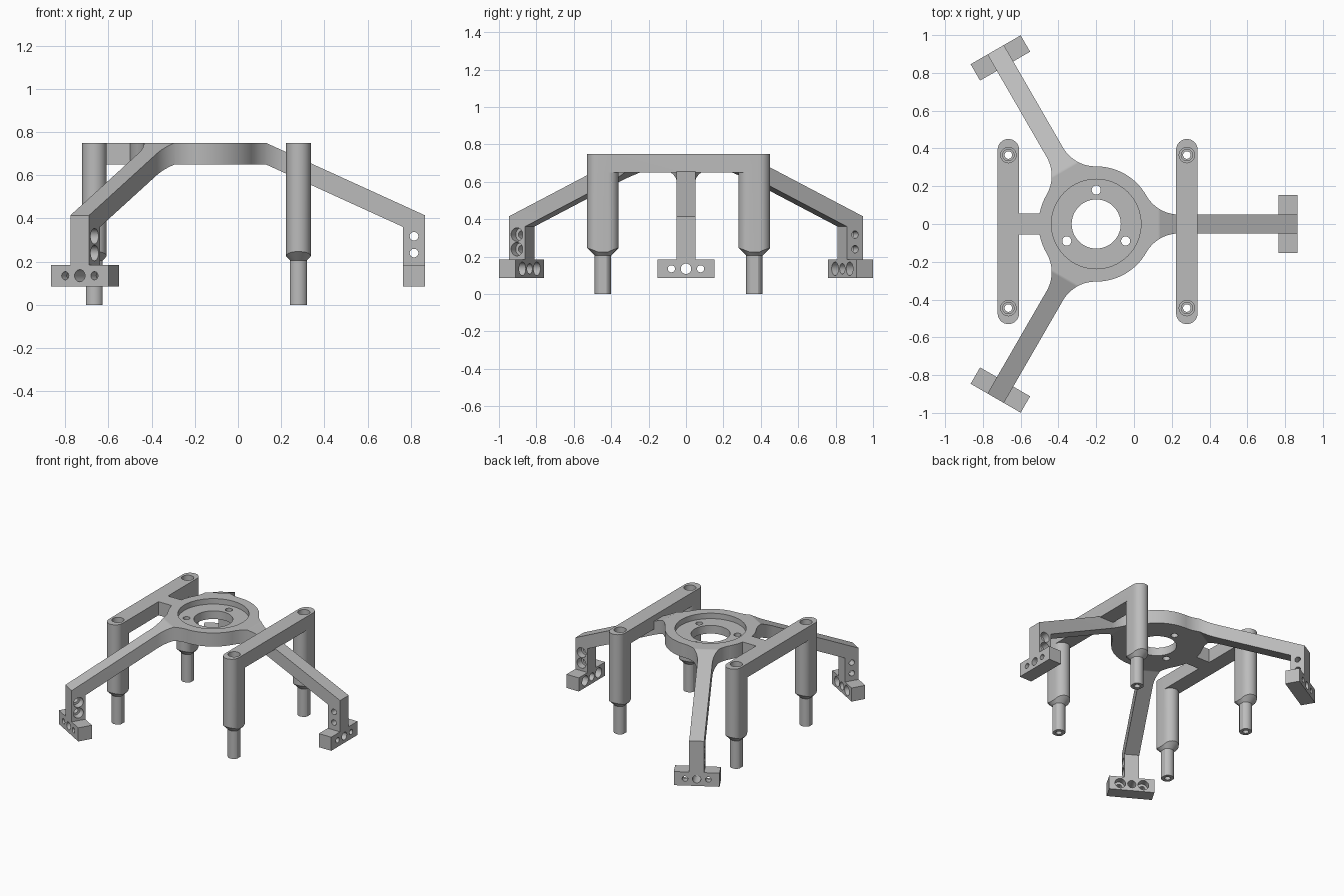
import bpy, bmesh, math
from mathutils import Matrix, Vector

cube = bpy.data.objects.get("Cube")
if cube:
    bpy.data.objects.remove(cube, do_unlink=True)

TOP, THICK = 0.75, 0.10
HUB_X, HUB_R = -0.20, 0.305
HALF, FILLET = 0.05, 0.20            # arm half width, arm to hub fillet
BEND, REACH = 0.33, 1.065            # where the arm starts to drop, arm length
SLOPE = 0.335 / (REACH - BEND)

grey = bpy.data.materials.new("plain_grey")
grey.use_nodes = True
grey.diffuse_color = (0.5, 0.5, 0.5, 1)
grey.node_tree.nodes["Principled BSDF"].inputs["Base Color"].default_value = (0.5, 0.5, 0.5, 1)


def add_object(name, bm):
    bmesh.ops.recalc_face_normals(bm, faces=bm.faces)
    mesh = bpy.data.meshes.new(name)
    bm.to_mesh(mesh)
    bm.free()
    mesh.materials.append(grey)
    obj = bpy.data.objects.new(name, mesh)
    bpy.context.collection.objects.link(obj)
    return obj


def box(name, x0, x1, y0, y1, z0, z1):
    bm = bmesh.new()
    bmesh.ops.create_cube(bm, size=1)
    for v in bm.verts:
        v.co = ((x0 + x1) / 2 + v.co.x * (x1 - x0),
                (y0 + y1) / 2 + v.co.y * (y1 - y0),
                (z0 + z1) / 2 + v.co.z * (z1 - z0))
    return add_object(name, bm)


def cylinder(name, start, end, radius, sides=32):
    start, end = Vector(start), Vector(end)
    axis = end - start
    turn = axis.to_track_quat('Z', 'Y').to_matrix().to_4x4()
    bm = bmesh.new()
    bmesh.ops.create_cone(bm, cap_ends=True, segments=sides, radius1=radius, radius2=radius,
                          depth=axis.length,
                          matrix=Matrix.Translation((start + end) / 2) @ turn)
    return add_object(name, bm)


def loft(name, rings):
    """Skin a closed solid through rings of equal length."""
    bm = bmesh.new()
    loops = [[bm.verts.new(p) for p in ring] for ring in rings]
    n = len(loops[0])
    for a, b in zip(loops, loops[1:]):
        for i in range(n):
            bm.faces.new((a[i], a[(i + 1) % n], b[(i + 1) % n], b[i]))
    bm.faces.new(loops[0])
    bm.faces.new(loops[-1])
    return add_object(name, bm)


def combine(target, tool, operation='DIFFERENCE'):
    mod = target.modifiers.new("combine", 'BOOLEAN')
    mod.operation, mod.object, mod.solver = operation, tool, 'EXACT'
    bpy.context.view_layer.objects.active = target
    bpy.ops.object.modifier_apply(modifier=mod.name)
    bpy.data.objects.remove(tool, do_unlink=True)


def drill(target, start, end, radius):
    combine(target, cylinder("cutter", start, end, radius))


def smooth(obj):
    bpy.ops.object.select_all(action='DESELECT')
    obj.select_set(True)
    bpy.context.view_layer.objects.active = obj
    bpy.ops.object.shade_smooth_by_angle(angle=math.radians(30))


def stadium(half_length, half_width, steps=16):
    """Outline of a slot with round ends, long along y."""
    pts = []
    for sign, first in ((1, 0), (-1, math.pi)):
        for i in range(steps + 1):
            a = first + math.pi * i / steps
            pts.append((half_width * math.cos(a),
                        sign * (half_length - half_width) + half_width * math.sin(a)))
    return pts


# Hub: disc with a shallow recess, a central bore and three screw holes
hub = cylinder("hub", (HUB_X, 0, TOP - THICK), (HUB_X, 0, TOP), HUB_R, 96)
combine(hub, cylinder("cutter", (HUB_X, 0, TOP - 0.04), (HUB_X, 0, 1), 0.237, 64))
combine(hub, cylinder("cutter", (HUB_X, 0, 0.5), (HUB_X, 0, 1), 0.13, 64))
for k in range(3):
    a = math.radians(90 + 120 * k)
    x, y = HUB_X + 0.18 * math.cos(a), 0.18 * math.sin(a)
    drill(hub, (x, y, 0.5), (x, y, 1), 0.024)
smooth(hub)

# Arm: flared root that drops outwards, ending in a post and a cross foot
tangent = math.sqrt((HUB_R + FILLET) ** 2 - (HALF + FILLET) ** 2)
root = tangent * HUB_R / (HUB_R + FILLET)
stations = sorted([root + (tangent - root) * i / 14 for i in range(15)] + [BEND, REACH])
rings = []
for r in stations:
    gap = max(tangent - r, 0)
    w = HALF + FILLET - math.sqrt(FILLET ** 2 - gap ** 2)
    z = TOP - SLOPE * max(r - BEND, 0)
    rings.append([(r, -w, z), (r, w, z), (r, w, z - THICK), (r, -w, z - THICK)])
arm = loft("arm_left", rings)
inner = REACH - 0.1
combine(arm, box("post", inner, REACH, -HALF, HALF, 0.1, 0.4), 'UNION')
combine(arm, box("foot", inner, REACH, -0.153, 0.153, 0.085, 0.185), 'UNION')
mid = (inner + REACH) / 2
for z in (0.24, 0.318):
    drill(arm, (mid, -0.2, z), (mid, 0.2, z), 0.02)
    drill(arm, (mid, 0, z), (mid, 0.2, z), 0.036)
for y, radius in ((-0.078, 0.019), (0, 0.028), (0.078, 0.019)):
    drill(arm, (inner - 0.1, y, 0.135), (REACH + 0.1, y, 0.135), radius)
    if y:
        drill(arm, (inner - 0.1, y, 0.135), (mid, y, 0.135), 0.036)
smooth(arm)
arm.location.x = HUB_X
for name, angle in (("arm_back", 120), ("arm_front", 240)):
    copy = bpy.data.objects.new(name, arm.data)
    bpy.context.collection.objects.link(copy)
    copy.location.x = HUB_X
    copy.rotation_euler.z = math.radians(angle)

# Strut from the hub to the right crossbar
box("hub_strut", -0.63, HUB_X - 0.29, -0.055, 0.055, TOP - THICK, TOP)

# Crossbars: rounded bar with two columns, each tapering to a hollow pin
BAR_Y, SPREAD, COL_L, COL_W, PIN = -0.04, 0.405, 0.085, 0.057, 0.043
bar_outline = stadium(SPREAD + COL_L, COL_W)
col_outline = stadium(COL_L, COL_W)
for name, bx in (("crossbar_left", 0.28), ("crossbar_right", -0.665)):
    bar = loft(name, [[(bx + x, BAR_Y + y, z) for x, y in bar_outline]
                      for z in (TOP, TOP - THICK)])
    for side in (-1, 1):
        cy = BAR_Y + side * SPREAD
        column = [[], [], [], []]
        for x, y in col_outline:
            d = math.hypot(x, y)
            px, py = bx + PIN * x / d, cy + PIN * y / d
            column[0].append((bx + x, cy + y, TOP))
            column[1].append((bx + x, cy + y, 0.205 + d - PIN))
            column[2].append((px, py, 0.205))
            column[3].append((px, py, 0))
        combine(bar, loft("column", column), 'UNION')
        for radius, bottom in ((0.041, 0.30), (0.03, 0.06), (0.02, -0.1)):
            drill(bar, (bx, cy, bottom), (bx, cy, 1), radius)
    smooth(bar)
